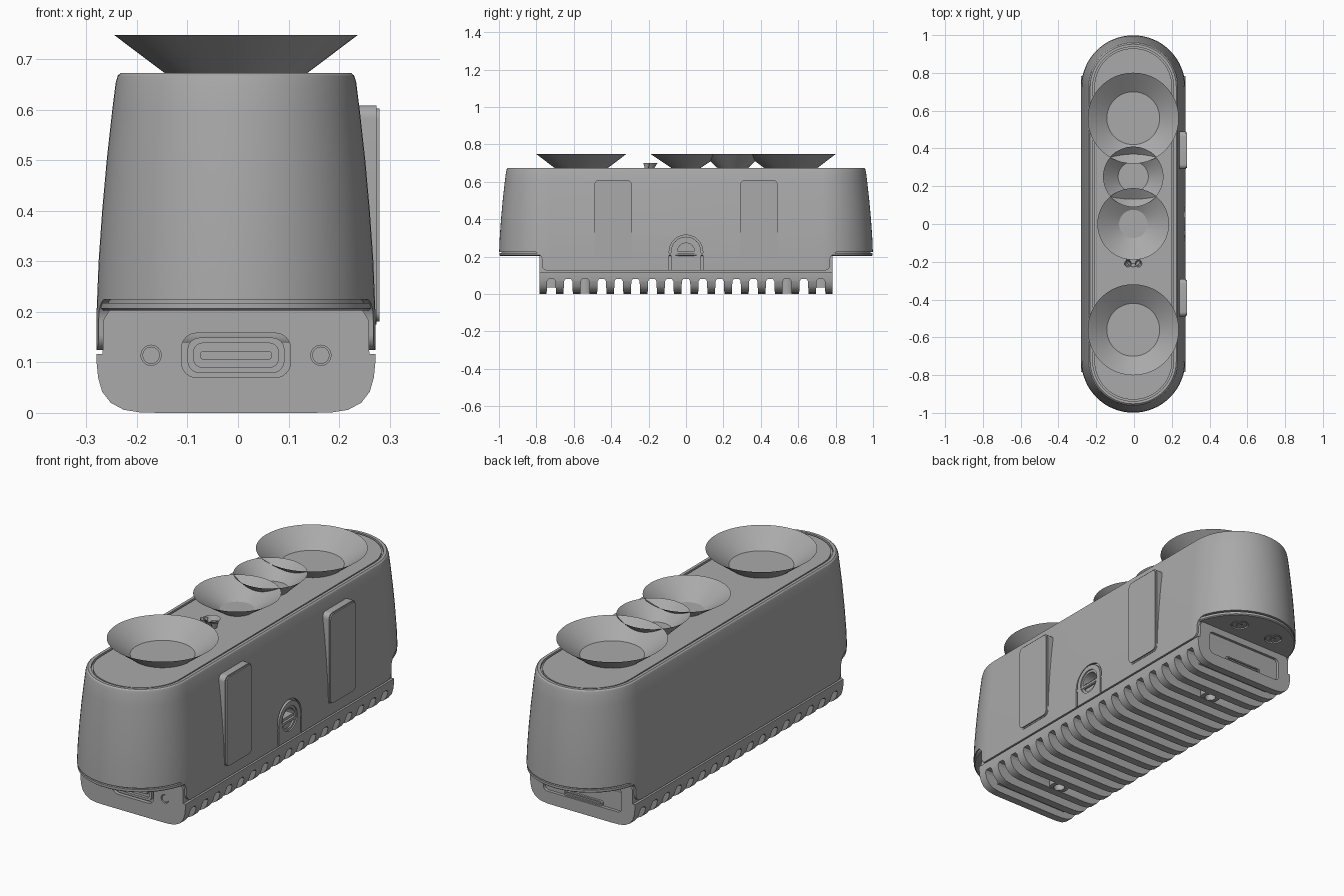
import bpy
import bmesh
from math import sin, cos, pi, radians

CX = -0.004      # body axis, side pads stick out on +x
HALF = 0.724     # half length of the straight flanks

old = bpy.data.objects.get("Cube")
if old:
    bpy.data.objects.remove(old, do_unlink=True)

grey = bpy.data.materials.new("plain_grey")
grey.use_nodes = True
grey.diffuse_color = (0.4, 0.4, 0.4, 1)
grey.node_tree.nodes["Principled BSDF"].inputs["Base Color"].default_value = (0.4, 0.4, 0.4, 1)


def loft(name, rings, caps=(True, True)):
    """Skin a list of equal-length rings of 3D points."""
    bm = bmesh.new()
    loops = [[bm.verts.new(p) for p in ring] for ring in rings]
    n = len(loops[0])
    for a, b in zip(loops, loops[1:]):
        for i in range(n):
            j = (i + 1) % n
            bm.faces.new((a[i], a[j], b[j], b[i]))
    if caps[0]:
        bm.faces.new(loops[0][::-1])
    if caps[1]:
        bm.faces.new(loops[-1])
    bmesh.ops.recalc_face_normals(bm, faces=bm.faces)
    mesh = bpy.data.meshes.new(name)
    bm.to_mesh(mesh)
    bm.free()
    mesh.materials.append(grey)
    obj = bpy.data.objects.new(name, mesh)
    bpy.context.collection.objects.link(obj)
    return obj


def prism(name, pts, axis, a, b):
    """Extrude a 2D outline along x (y,z), y (x,z) or z (x,y)."""
    place = {"x": lambda p, t: (t, p[0], p[1]),
             "y": lambda p, t: (p[0], t, p[1]),
             "z": lambda p, t: (p[0], p[1], t)}[axis]
    return loft(name, [[place(p, t) for p in pts] for t in (a, b)])


def rounded(u, v, w, h, r, seg=6):
    """Rounded rectangle centred on u, v with half sizes w, h."""
    out = []
    for k, (su, sv) in enumerate(((1, 1), (-1, 1), (-1, -1), (1, -1))):
        for i in range(seg + 1):
            t = (k + i / seg) * pi / 2
            out.append((u + su * (w - r) + r * cos(t), v + sv * (h - r) + r * sin(t)))
    return out


def circle(u, v, r, n=32):
    return [(u + r * cos(2 * pi * i / n), v + r * sin(2 * pi * i / n)) for i in range(n)]


def stadium(r, z, seg=32):
    out = []
    for side in (0, 1):
        for i in range(seg + 1):
            t = side * pi + pi * i / seg
            out.append((CX + r * cos(t), (HALF, -HALF)[side] + r * sin(t), z))
    return out


def cut(obj, *cutters):
    for c in cutters:
        mod = obj.modifiers.new("cut", "BOOLEAN")
        mod.object = c
        mod.solver = "EXACT"
        bpy.ops.object.select_all(action="DESELECT")
        bpy.context.view_layer.objects.active = obj
        obj.select_set(True)
        bpy.ops.object.modifier_apply(modifier=mod.name)
        bpy.data.objects.remove(c, do_unlink=True)


# Upper shell: tapered stadium with a grooved top panel
profile = [(0.276, 0.1), (0.276, 0.2), (0.272, 0.3), (0.265, 0.4), (0.256, 0.5),
           (0.245, 0.6), (0.238, 0.655), (0.234, 0.668), (0.228, 0.673),
           (0.214, 0.673), (0.214, 0.662), (0.206, 0.662), (0.206, 0.671)]
shell = loft("upper_shell", [stadium(r, z) for r, z in profile])

# Stepped lower edge of the shell
half_edge = [(1.1, 0.225)]
half_edge += [(0.815 - 0.045 * sin(t), 0.18 + 0.045 * cos(t)) for t in [i * pi / 12 for i in range(7)]]
half_edge += [(0.74 + 0.03 * cos(t), 0.155 - 0.03 * sin(t)) for t in [i * pi / 12 for i in range(7)]]
outline = [(1.1, -0.1)] + half_edge + [(-y, z) for y, z in half_edge[::-1]] + [(-1.1, -0.1)]
cut(shell, prism("step_cutter", outline, "x", -0.5, 0.5))

# Arched boss with a threaded-style hole on the +x flank
arch = [(0.09 * cos(pi * i / 20), 0.225 + 0.09 * sin(pi * i / 20)) for i in range(21)]
arch += [(-0.09, 0.127), (0.09, 0.127)]
boss = [(y * 0.9, 0.225 + (z - 0.225) * 0.9 if z > 0.2 else z) for y, z in arch]
cut(shell, prism("arch_cutter", arch, "x", 0.255, 0.4))
mount = prism("mount_boss", boss, "x", 0.25, 0.272)
for part in (shell, mount):
    cut(part, prism("hole_cutter", circle(0, 0.225, 0.058), "x", 0.15, 0.4))
ring = prism("mount_ring", circle(0, 0.225, 0.058), "x", 0.16, 0.266)
cut(ring, prism("bore_cutter", circle(0, 0.225, 0.047), "x", 0.17, 0.4))

# Side pads
for name, y in (("front_side_pad", -0.39), ("back_side_pad", 0.39)):
    prism(name, rounded(y, 0.392, 0.1, 0.217, 0.025), "x", 0.22, 0.274)
    prism(name + "_face", rounded(y, 0.392, 0.094, 0.211, 0.02), "x", 0.27, 0.28)

# Overhanging floor under both ends, with countersunk screws
floor = loft("floor_plate", [stadium(r, z) for r, z in
                             ((0.268, 0.203), (0.273, 0.207), (0.273, 0.218), (0.262, 0.218), (0.262, 0.23))])
for y in (-0.87, 0.87):
    for x in (CX - 0.1, CX + 0.1):
        cut(floor, prism("sink_cutter", circle(x, y, 0.04), "z", 0.15, 0.212))
        screw = prism("floor_screw", circle(x, y, 0.034), "z", 0.205, 0.215)
        for w, h in ((0.022, 0.005), (0.005, 0.022)):
            cut(screw, prism("cross_cutter", rounded(x, y, w, h, 0.002, 1), "z", 0.19, 0.209))

# Finned base with rounded bottom corners
side = [(0.19, 0.001), (0.222, 0.006), (0.248, 0.02), (0.265, 0.042), (0.273, 0.07),
        (0.276, 0.1), (0.276, 0.117), (0.264, 0.117), (0.262, 0.185), (0.25, 0.204)]
section = [(CX + x, z) for x, z in [(0.15, 0)] + side]
section += [(CX - x, z) for x, z in side[::-1] + [(0.15, 0)]]
base = prism("finned_base", section, "y", -0.783, 0.783)
core = prism("base_core", rounded(CX, 0.165, 0.262, 0.045, 0.01), "y", -0.765, 0.765)
for k in range(-8, 9):
    y = k * 0.09
    slot = [(y - 0.026, -0.02), (y + 0.026, -0.02), (y + 0.022, 0.068),
            (y + 0.014, 0.08), (y - 0.014, 0.08), (y - 0.022, 0.068)]
    cut(base, prism("slot_cutter", slot, "x", -0.5, 0.5))

# Screw posts and end fillers between the fins
for y in (-0.54, 0.54):
    post = prism("base_post", circle(CX, y, 0.045), "z", 0.002, 0.1)
    for part in (post, base):
        cut(part, prism("post_cutter", circle(CX, y, 0.025), "z", -0.1, 0.07))
for y in (-0.72, 0.72):
    prism("end_filler", rounded(CX, y, 0.2, 0.028, 0.005, 2), "z", 0.035, 0.1)

# Socket and two screw holes in the front end
Z = 0.114
cut(base, prism("socket_cutter", rounded(CX, Z, 0.108, 0.044, 0.03), "y", -0.9, -0.765))
for x in (-0.168, 0.168):
    cut(base, prism("screw_cutter", circle(CX + x, Z, 0.02), "y", -0.9, -0.772))
    bar = prism("front_screw", circle(CX + x, Z, 0.017), "y", -0.779, -0.765)
rim = prism("socket_rim", rounded(CX, Z, 0.096, 0.035, 0.024), "y", -0.78, -0.76)
cut(rim, prism("rim_cutter", rounded(CX, Z, 0.084, 0.024, 0.018), "y", -0.9, -0.766))
prism("socket_tongue", rounded(CX, Z, 0.07, 0.008, 0.004), "y", -0.776, -0.76)

# Recessed panel with a slit in the back end
cut(base, prism("panel_cutter", rounded(CX, 0.115, 0.205, 0.056, 0.02), "y", 0.768, 0.9))
slit = prism("back_panel_tab", rounded(CX, 0.071, 0.1, 0.011, 0.008), "y", 0.76, 0.778)
cut(slit, prism("slit_cutter", rounded(CX, 0.071, 0.092, 0.005, 0.004), "y", 0.77, 0.9))


# Open flared cones on top
def flare(name, x, y, low, high, z0, z1):
    rings = [[(u, v, z) for u, v in circle(x, y, r, 48)] for r, z in ((low, z0), (high, z1))]
    loft(name, rings, (True, False))


flare("front_large_cone", CX, -0.56, 0.14, 0.241, 0.672, 0.748)
flare("back_large_cone", CX, 0.56, 0.14, 0.241, 0.672, 0.748)
flare("middle_cone", CX, 0, 0.075, 0.19, 0.672, 0.748)
flare("small_cone", CX, 0.25, 0.08, 0.16, 0.672, 0.748)
for x, y, r in ((0, -0.19, 0.037), (-0.028, -0.21, 0.018), (0.028, -0.21, 0.018)):
    flare("indicator_cone", CX + x, y, r * 0.55, r, 0.672, 0.7)

# Smooth curved faces, keep edges sharp
bpy.ops.object.select_all(action="DESELECT")
for o in bpy.data.objects:
    if o.type == "MESH":
        o.select_set(True)
        bpy.context.view_layer.objects.active = o
bpy.ops.object.shade_smooth_by_angle(angle=radians(25))
